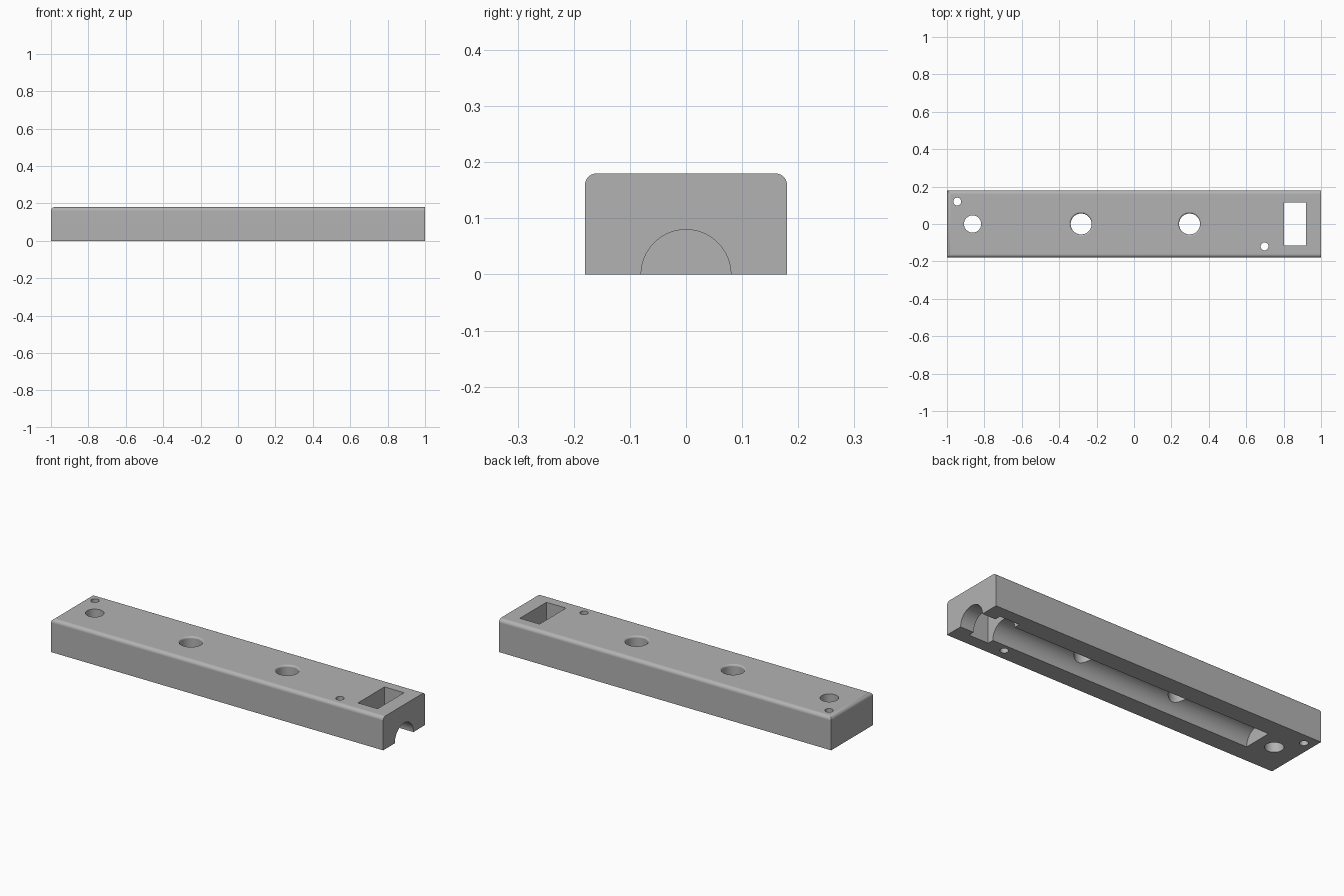
import bpy, bmesh, math
from mathutils import Matrix

cube = bpy.data.objects.get("Cube")
if cube:
    bpy.data.objects.remove(cube, do_unlink=True)

LENGTH, WIDTH, HEIGHT = 2.0, 0.36, 0.18

grey = bpy.data.materials.new("mid_grey")
grey.use_nodes = True
colour = (0.45, 0.45, 0.45, 1)
grey.diffuse_color = colour
grey.node_tree.nodes["Principled BSDF"].inputs["Base Color"].default_value = colour


def finish(name, bm):
    bmesh.ops.recalc_face_normals(bm, faces=bm.faces)
    mesh = bpy.data.meshes.new(name)
    bm.to_mesh(mesh)
    bm.free()
    mesh.materials.append(grey)
    obj = bpy.data.objects.new(name, mesh)
    bpy.context.collection.objects.link(obj)
    return obj


def box(size, centre):
    bm = bmesh.new()
    bmesh.ops.create_cube(bm, size=1, matrix=Matrix.Translation(centre) @ Matrix.Diagonal((*size, 1)))
    return bm


def turned(profile, matrix, sides=48):
    """Solid of revolution about z from (radius, height) points, with flat caps."""
    bm = bmesh.new()
    rings = [[bm.verts.new((r * math.cos(math.tau * i / sides), r * math.sin(math.tau * i / sides), z))
              for i in range(sides)] for r, z in profile]
    for a, b in zip(rings, rings[1:]):
        for i in range(sides):
            j = (i + 1) % sides
            bm.faces.new((a[i], a[j], b[j], b[i]))
    bm.faces.new(rings[0][::-1])
    bm.faces.new(rings[-1])
    bm.transform(matrix)
    return bm


def hole(name, x, y, radius, lip=0.0):
    """Vertical through hole, with an optional rounded lip at the top."""
    profile = [(radius, -0.05)]
    if lip:
        for i in range(7):
            a = math.pi / 2 * i / 6
            profile.append((radius + lip * (1 - math.cos(a)), HEIGHT - lip + lip * math.sin(a)))
        profile.append((radius + lip, HEIGHT + 0.05))
    else:
        profile.append((radius, HEIGHT + 0.05))
    return finish(name, turned(profile, Matrix.Translation((x, y, 0))))


# Block with rounded top edges on both long sides and the left end
bm = box((LENGTH, WIDTH, HEIGHT), (0, 0, HEIGHT / 2))
top_edges = [e for e in bm.edges
             if all(v.co.z > HEIGHT - 0.01 for v in e.verts)
             and not all(v.co.x > 0.9 for v in e.verts)]
bmesh.ops.bevel(bm, geom=top_edges, offset=0.02, segments=8, profile=0.5, affect='EDGES')
block = finish("mounting_block", bm)

# Cutters: underside channel, end slot, bores and pin holes
along_x = Matrix.Rotation(math.pi / 2, 4, 'Y')
cutters = [
    finish("channel_cutter", turned([(0.08, -0.76), (0.08, 1.1)], along_x, 64)),
    finish("slot_cutter", box((0.118, 0.228, 0.5), (0.861, 0, 0.1))),
    hole("end_bore_cutter", -0.863, 0, 0.046),
    hole("left_bore_cutter", -0.283, 0, 0.056, 0.01),
    hole("right_bore_cutter", 0.297, 0, 0.056, 0.01),
    hole("left_pin_cutter", -0.945, 0.12, 0.021),
    hole("right_pin_cutter", 0.698, -0.12, 0.021),
]
for cutter in cutters:
    mod = block.modifiers.new(cutter.name, 'BOOLEAN')
    mod.operation = 'DIFFERENCE'
    mod.solver = 'EXACT'
    mod.object = cutter

# Bake the cuts and remove the cutters
bpy.context.view_layer.update()
graph = bpy.context.evaluated_depsgraph_get()
cut_mesh = bpy.data.meshes.new_from_object(block.evaluated_get(graph))
block.modifiers.clear()
block.data = cut_mesh
cut_mesh.materials.clear()
cut_mesh.materials.append(grey)
for poly in cut_mesh.polygons:
    poly.material_index = 0
for cutter in cutters:
    bpy.data.objects.remove(cutter, do_unlink=True)

# Smooth curves, crisp edges
bpy.ops.object.select_all(action='DESELECT')
block.select_set(True)
bpy.context.view_layer.objects.active = block
bpy.ops.object.shade_smooth_by_angle(angle=math.radians(30))
weighted = block.modifiers.new("weighted_normals", 'WEIGHTED_NORMAL')
weighted.keep_sharp = True
